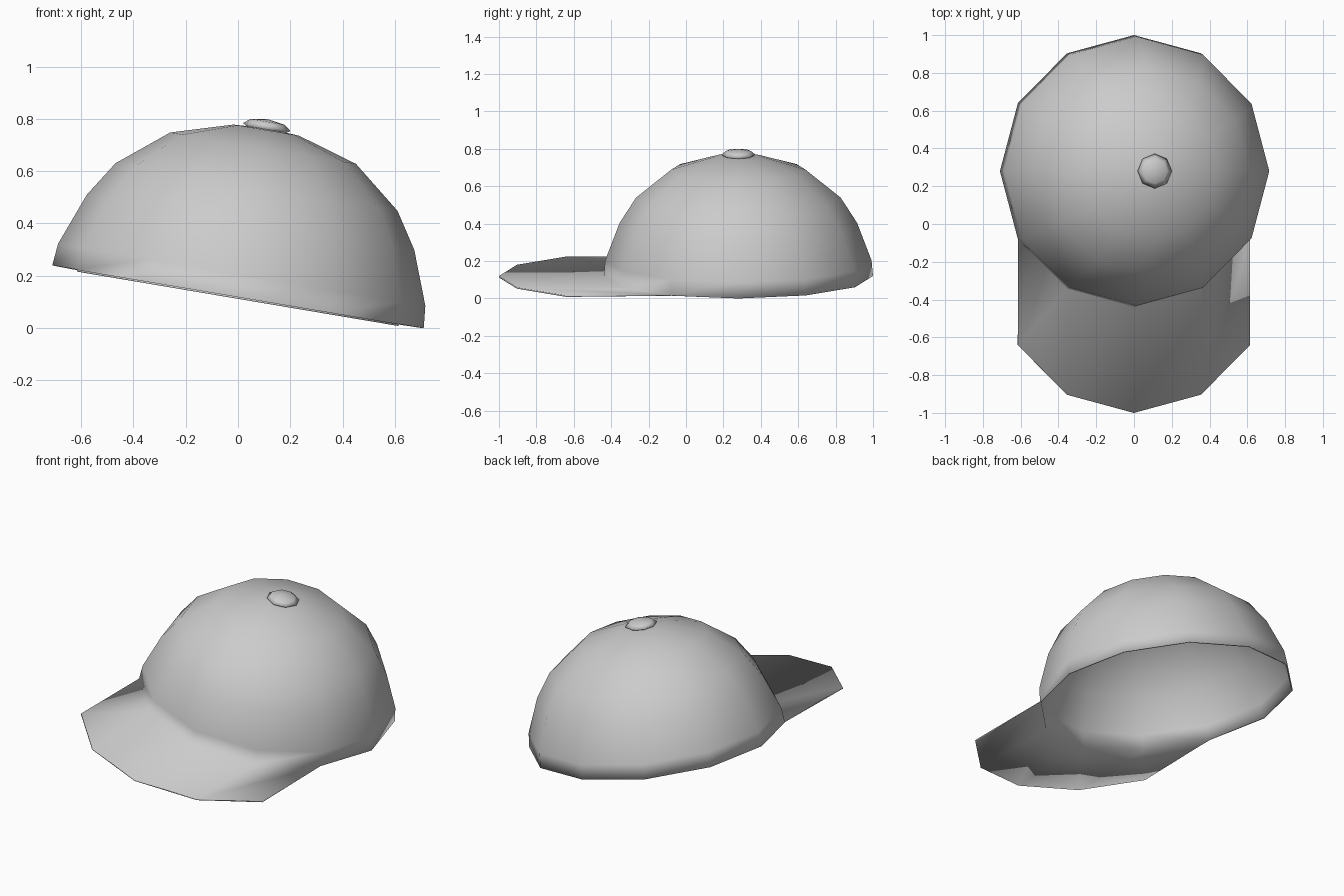
import bpy, bmesh, math

if "Cube" in bpy.data.objects:
    bpy.data.objects.remove(bpy.data.objects["Cube"])

TILT = math.radians(9.6)
CENTRE = (0, 0.28, 0.12)


def lathe(profile, sides):
    """Revolve (radius, height) points; a zero radius closes to a point."""
    bm = bmesh.new()
    rings = []
    for r, h in profile:
        if r == 0:
            rings.append([bm.verts.new((0, 0, h))] * sides)
        else:
            rings.append([bm.verts.new((r * math.cos(2 * math.pi * i / sides),
                                        r * math.sin(2 * math.pi * i / sides), h))
                          for i in range(sides)])
    for low, high in zip(rings, rings[1:]):
        for i in range(sides):
            j = (i + 1) % sides
            corners = [low[i], low[j], high[j], high[i]]
            bm.faces.new(list(dict.fromkeys(corners)))
    return bm


def finish(bm, name):
    mesh = bpy.data.meshes.new(name)
    bm.to_mesh(mesh)
    bm.free()
    for p in mesh.polygons:
        p.use_smooth = True
    ob = bpy.data.objects.new(name, mesh)
    ob.location = CENTRE
    ob.rotation_euler = (0, TILT, 0)
    bpy.context.collection.objects.link(ob)
    return ob


# Twelve-sided crown, with the brim extruded from its front rim edges
bm = lathe([(0.72, 0), (0.712, 0.085), (0.635, 0.288), (0.547, 0.425),
            (0.36, 0.576), (0.127, 0.646), (0, 0.653)], 12)
front = [e for e in bm.edges
         if e.is_boundary and all(v.co.y < -0.3 for v in e.verts)]
new = bmesh.ops.extrude_edge_only(bm, edges=front)["geom"]
bmesh.ops.translate(bm, vec=(0, -0.56, 0),
                    verts=[g for g in new if isinstance(g, bmesh.types.BMVert)])
bmesh.ops.recalc_face_normals(bm, faces=bm.faces)
if max(bm.faces, key=lambda f: f.calc_center_median().z).normal.z < 0:
    bmesh.ops.reverse_faces(bm, faces=bm.faces)
cap = finish(bm, "crown_and_brim")
shell = cap.modifiers.new("thin_cloth", "SOLIDIFY")
shell.thickness = 0.008
shell.offset = -1

# Button on top
finish(lathe([(0, 0.635), (0.065, 0.64), (0.092, 0.658), (0.066, 0.678), (0, 0.688)], 8),
       "top_button")
